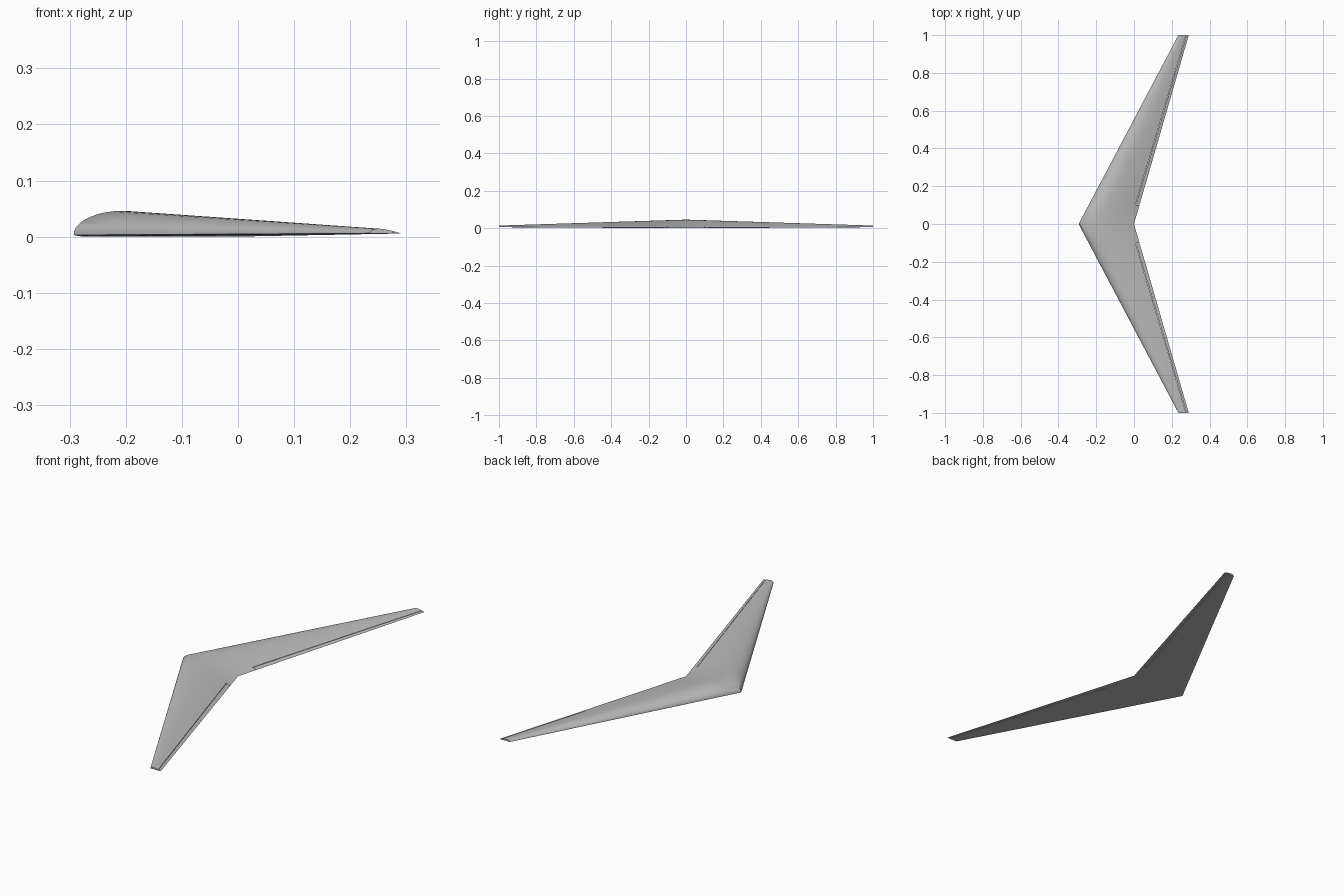
import bpy, bmesh, math

cube = bpy.data.objects.get("Cube")
if cube:
    bpy.data.objects.remove(cube, do_unlink=True)

grey = bpy.data.materials.new("plain grey")
grey.use_nodes = True
grey.diffuse_color = (0.5, 0.5, 0.5, 1)
grey.node_tree.nodes["Principled BSDF"].inputs["Base Color"].default_value = (0.5, 0.5, 0.5, 1)

ROOT, TIP = 0.293, 0.055      # chord lengths
INNER = 0.1                   # inboard end of the elevons
GAP = 0.002                   # hinge gap
NOSE = 18                     # points along the fixed surface


def lead(y):
    return -0.293 + 0.528 * abs(y)


def chord(y):
    return ROOT + (TIP - ROOT) * abs(y)


def hinge(y):
    """Chord fraction of the hinge line, straight in plan."""
    width = 0.022 + (0.014 - 0.022) * (abs(y) - INNER) / (1 - INNER)
    return 1 - width / chord(y)


def point(y, f, upper):
    """Point on the wing skin at span y and chord fraction f."""
    if upper:
        if f < 0.3:
            z = 0.003 + 0.043 * math.sqrt(max(0, 1 - (1 - f / 0.3) ** 2))
        else:
            z = 0.002 + 0.044 * (1 - ((f - 0.3) / 0.7) ** 1.5)
    else:
        z = 0.003 * max(0, 1 - f / 0.08) ** 2
    c = chord(y)
    return (lead(y) + f * c, y, 0.0055 * abs(y) + z * c / ROOT)


def bridge(bm, a, b):
    for i in range(len(a)):
        j = (i + 1) % len(a)
        bm.faces.new((a[i], a[j], b[j], b[i]))


def finish(bm, name):
    bmesh.ops.recalc_face_normals(bm, faces=bm.faces)
    mesh = bpy.data.meshes.new(name)
    bm.to_mesh(mesh)
    bm.free()
    mesh.materials.append(grey)
    obj = bpy.data.objects.new(name, mesh)
    bpy.context.collection.objects.link(obj)
    bpy.ops.object.select_all(action='DESELECT')
    obj.select_set(True)
    bpy.context.view_layer.objects.active = obj
    bpy.ops.object.shade_smooth_by_angle(angle=math.radians(35))


def skin(bm, y, fractions, upper):
    return [bm.verts.new(point(y, f, upper)) for f in fractions]


# Wing: full chord in the middle, cut back to the hinge line outboard
bm = bmesh.new()
spacing = [(i / NOSE) ** 2 for i in range(NOSE + 1)]


def fixed_loop(y):
    fr = [s * hinge(y) for s in spacing]
    return skin(bm, y, fr, True), skin(bm, y, fr[1:], False)


middle = []
for y in (-INNER, 0, INNER):
    top, bottom = fixed_loop(y)
    h = hinge(y)
    aft = skin(bm, y, [h + (1 - h) / 2, 1], True)
    aft += skin(bm, y, [h + (1 - h) / 2], False)
    middle.append((top, aft, bottom[::-1]))
for a, b in zip(middle, middle[1:]):
    bridge(bm, sum(a, []), sum(b, []))

for side, (top, aft, bottom) in ((-1, middle[0]), (1, middle[-1])):
    bm.faces.new([top[-1]] + aft + [bottom[0]])
    previous = top + bottom
    for k in range(1, 11):
        up, low = fixed_loop(side * (INNER + (1 - INNER) * k / 10))
        current = up + low[::-1]
        bridge(bm, previous, current)
        previous = current
    bm.faces.new(previous)
finish(bm, "wing")

# Elevons behind the hinge lines
for side, name in ((1, "left_elevon"), (-1, "right_elevon")):
    bm = bmesh.new()
    previous = None
    start = INNER + GAP
    for k in range(11):
        y = side * (start + (1 - start) * k / 10)
        h = hinge(y) + GAP / chord(y)
        fr = [h + (1 - h) * s / 4 for s in range(5)]
        current = skin(bm, y, fr, True) + skin(bm, y, fr[-2::-1], False)
        if previous:
            bridge(bm, previous, current)
        else:
            bm.faces.new(current)
        previous = current
    bm.faces.new(previous)
    finish(bm, name)
